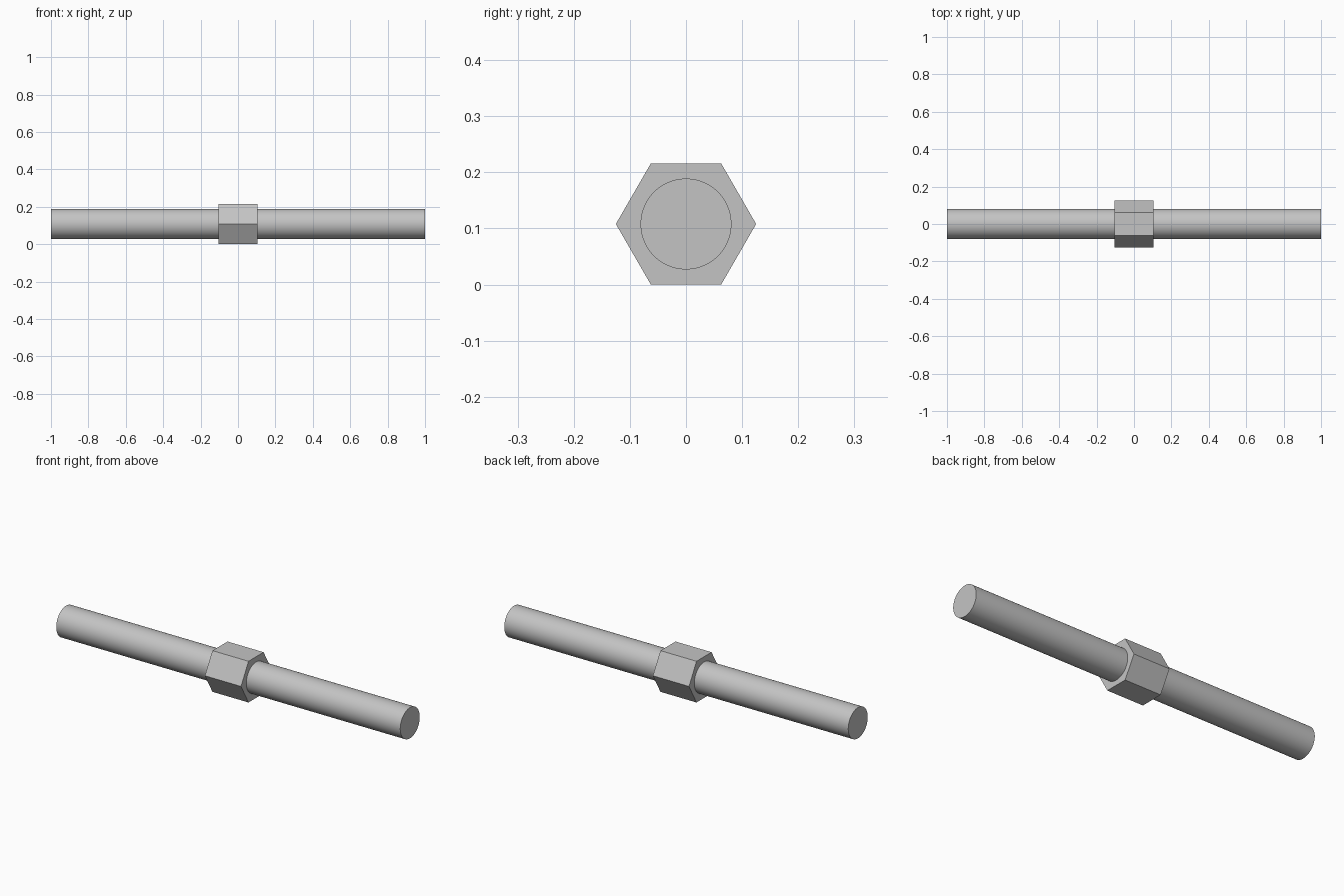
import bpy
import bmesh
from math import cos, sin, tau

cube = bpy.data.objects.get("Cube")
if cube:
    bpy.data.objects.remove(cube, do_unlink=True)

AXIS_HEIGHT = 0.108

steel = bpy.data.materials.new("light grey steel")
steel.use_nodes = True
grey = (0.55, 0.55, 0.55, 1)
steel.diffuse_color = grey
steel.node_tree.nodes["Principled BSDF"].inputs["Base Color"].default_value = grey


def prism_along_x(name, sides, radius, length):
    """Regular prism lying along x, with its first corner pointing to +y."""
    bm = bmesh.new()
    ring = [bm.verts.new((-length / 2, radius * cos(tau * i / sides), radius * sin(tau * i / sides)))
            for i in range(sides)]
    cap = bm.faces.new(ring)
    grown = bmesh.ops.extrude_face_region(bm, geom=[cap], use_keep_orig=True)
    moved = [v for v in grown["geom"] if isinstance(v, bmesh.types.BMVert)]
    bmesh.ops.translate(bm, verts=moved, vec=(length, 0, 0))
    bmesh.ops.recalc_face_normals(bm, faces=bm.faces)
    mesh = bpy.data.meshes.new(name)
    bm.to_mesh(mesh)
    bm.free()
    mesh.materials.append(steel)
    obj = bpy.data.objects.new(name, mesh)
    obj.location.z = AXIS_HEIGHT
    bpy.context.collection.objects.link(obj)
    return obj


# Round rod running the full length
rod = prism_along_x("rod", 96, 0.081, 2)
bpy.ops.object.select_all(action="DESELECT")
rod.select_set(True)
bpy.context.view_layer.objects.active = rod
bpy.ops.object.shade_smooth_by_angle()

# Hexagonal nut around the middle, flat side down
prism_along_x("hex_nut", 6, 0.125, 0.21)
